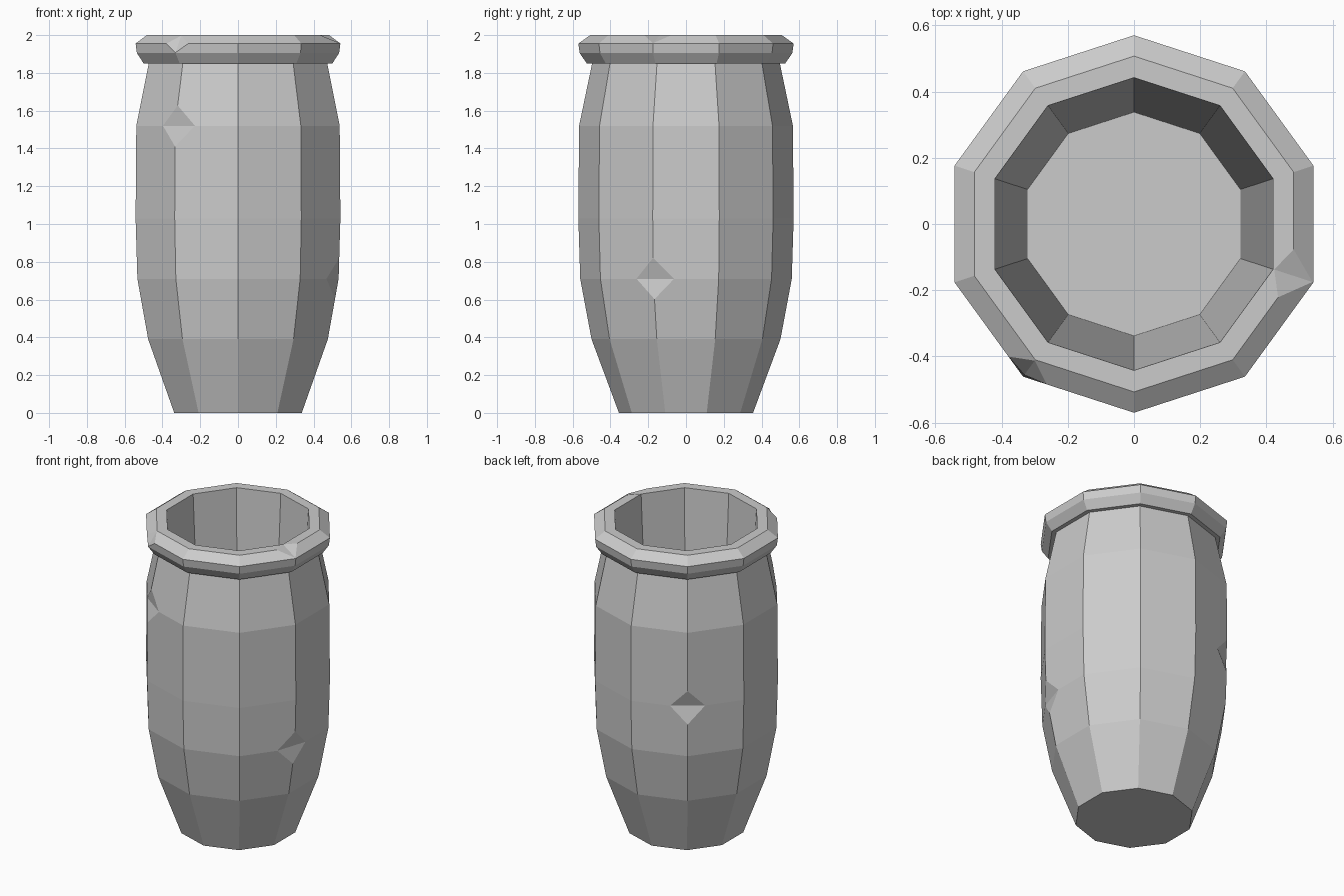
import bpy, bmesh
from math import sin, cos, radians, atan2
from mathutils import Vector

cube = bpy.data.objects.get("Cube")
if cube:
    bpy.data.objects.remove(cube, do_unlink=True)

SIDES = 10
# (radius, height) from the foot, up the outside, over the rim, down to the inner floor
PROFILE = [(0.355, 0), (0.5, 0.39), (0.56, 0.71), (0.57, 1.03), (0.566, 1.52),
           (0.497, 1.85), (0.525, 1.85), (0.563, 1.905), (0.57, 1.955),
           (0.507, 2.0), (0.442, 2.0), (0.338, 0.1)]
BELLY_LOW, BELLY_MID, SHOULDER, RIM_OUTER, RIM_TOP = 2, 3, 4, 8, 9

stone = bpy.data.materials.new("grey_stone")
stone.use_nodes = True
stone.diffuse_color = (0.6, 0.6, 0.6, 1)
stone.node_tree.nodes["Principled BSDF"].inputs["Base Color"].default_value = (0.6, 0.6, 0.6, 1)


def angle_of(i):
    return radians(-90 + i * 360 / SIDES)


def chip(bm, v, size, upright):
    """Cut off one corner, leaving two triangles that meet in a crease."""
    origin = v.co.copy()
    cuts = []
    for e in list(v.link_edges):
        _, n = bmesh.utils.edge_split(e, v, min(size / e.calc_length(), 0.95))
        cuts.append(n)
    for f in list(v.link_faces):
        a, b = [n for n in cuts if n in f.verts]
        bmesh.utils.face_split(f, a, b)
    bmesh.ops.delete(bm, geom=[v], context='VERTS')
    # sort into the pair along the ring and the pair along the profile
    out = Vector((origin.x, origin.y, 0)).normalized()
    side = Vector((-out.y, out.x, 0))
    cuts.sort(key=lambda n: (n.co - origin).dot(side))
    left, right = cuts[0], cuts[-1]
    up, down = cuts[1:3]
    crease, tips = ((up, down), (left, right)) if upright else ((left, right), (up, down))
    for tip in tips:
        bm.faces.new((*crease, tip))


# Body: lathed rings
bm = bmesh.new()
rings = [[bm.verts.new((r * cos(angle_of(i)), r * sin(angle_of(i)), z))
          for i in range(SIDES)] for r, z in PROFILE]
for low, high in zip(rings, rings[1:]):
    for i in range(SIDES):
        j = (i + 1) % SIDES
        bm.faces.new((low[i], low[j], high[j], high[i]))
bm.faces.new(reversed(rings[0]))
bm.faces.new(rings[-1])

# Chipped corners: ring, corner, size, crease direction
for ring, corner, size, upright in [(SHOULDER, 9, 0.11, False), (BELLY_LOW, 2, 0.11, False),
                                    (BELLY_MID, 6, 0.11, False), (RIM_OUTER, 9, 0.075, True),
                                    (RIM_TOP, 2, 0.08, True)]:
    chip(bm, rings[ring][corner], size, upright)

bmesh.ops.recalc_face_normals(bm, faces=bm.faces)
mesh = bpy.data.meshes.new("chipped_pot")
bm.to_mesh(mesh)
bm.free()
mesh.materials.append(stone)
pot = bpy.data.objects.new("chipped_pot", mesh)
bpy.context.collection.objects.link(pot)
